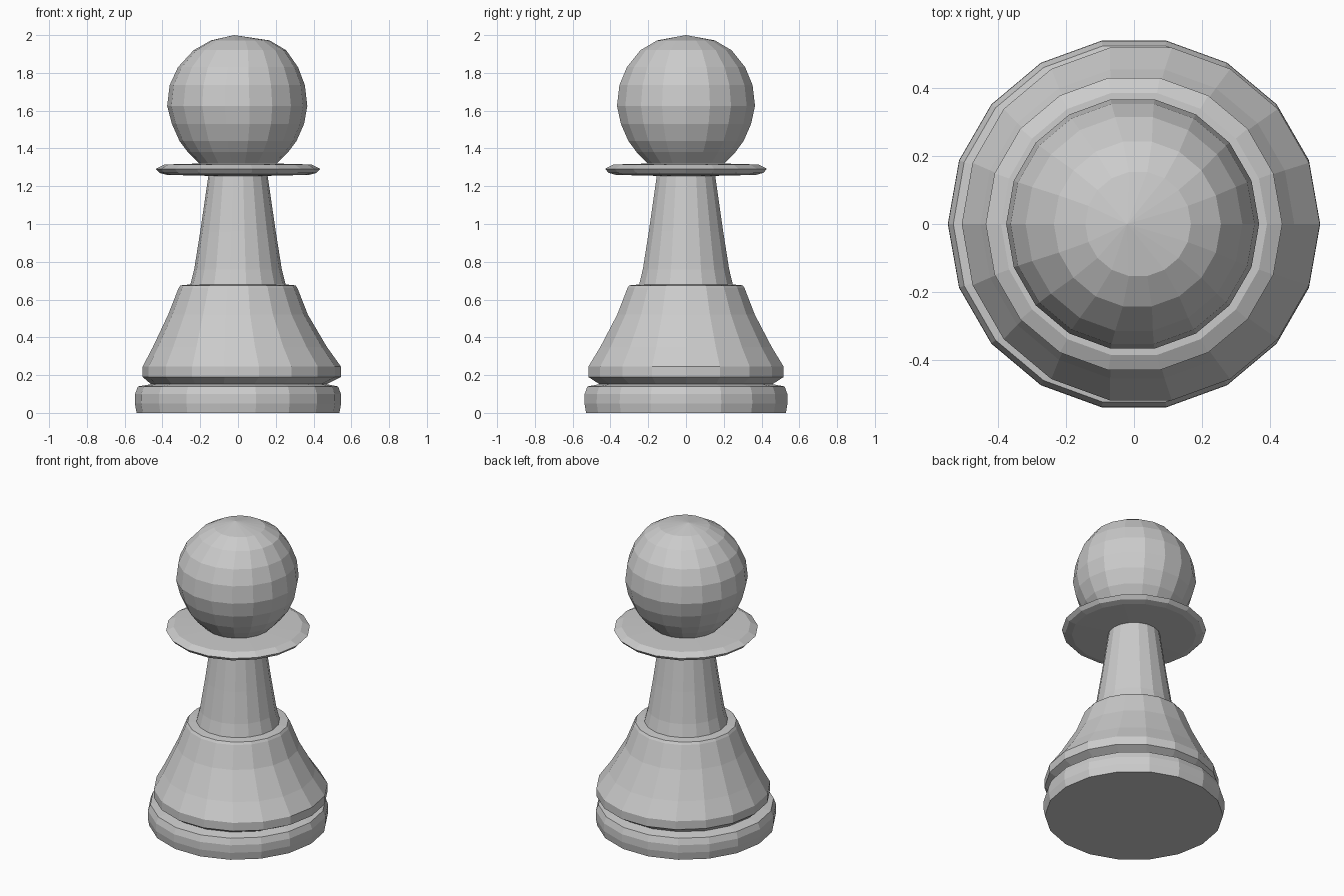
import bpy
import bmesh
from math import cos, sin, tau

if "Cube" in bpy.data.objects:
    bpy.data.objects.remove(bpy.data.objects["Cube"])

SIDES = 18


def lathe(name, profile, cap_bottom=False):
    """Turn (radius, z, x offset) points around z; radius 0 makes a pole."""
    bm = bmesh.new()
    rings = []
    for r, z, dx in profile:
        if r == 0:
            rings.append([bm.verts.new((dx, 0, z))] * SIDES)
        else:
            rings.append([bm.verts.new((dx + r * cos(tau * i / SIDES),
                                        r * sin(tau * i / SIDES), z))
                          for i in range(SIDES)])
    for low, high in zip(rings, rings[1:]):
        for i in range(SIDES):
            j = (i + 1) % SIDES
            quad = [low[i], low[j], high[j], high[i]]
            bm.faces.new(list(dict.fromkeys(quad)))
    if cap_bottom:
        bm.faces.new(rings[0][::-1])
    mesh = bpy.data.meshes.new(name)
    bm.to_mesh(mesh)
    bm.free()
    obj = bpy.data.objects.new(name, mesh)
    bpy.context.collection.objects.link(obj)
    return obj


# Foot disc with its groove
lathe("base", [(0.537, 0, 0), (0.546, 0.05, 0), (0.545, 0.10, 0),
               (0.53, 0.14, 0), (0.465, 0.152, 0.005)], cap_bottom=True)

# Flared skirt, leaning slightly to the right at its rim
lathe("skirt", [(0.465, 0.152, 0.005), (0.525, 0.19, 0.02),
                (0.525, 0.245, 0.02), (0.46, 0.35, 0.01),
                (0.37, 0.52, 0), (0.315, 0.66, 0),
                (0.305, 0.675, 0), (0.252, 0.68, 0)])

# Tapered stem
lathe("stem", [(0.252, 0.68, 0), (0.232, 0.76, 0), (0.20, 0.96, 0),
               (0.157, 1.255, 0)])

# Thin collar
lathe("collar", [(0.157, 1.255, 0), (0.375, 1.26, 0), (0.415, 1.27, 0),
                 (0.435, 1.292, 0), (0.39, 1.315, 0), (0.205, 1.32, 0)])

# Ball head
lathe("head", [(0.205, 1.32, 0), (0.265, 1.38, 0), (0.31, 1.44, 0),
               (0.35, 1.53, 0), (0.371, 1.625, -0.004),
               (0.358, 1.735, -0.004), (0.318, 1.83, 0),
               (0.245, 1.92, 0.01), (0.155, 1.972, 0.012),
               (0, 2.0, -0.02)])
